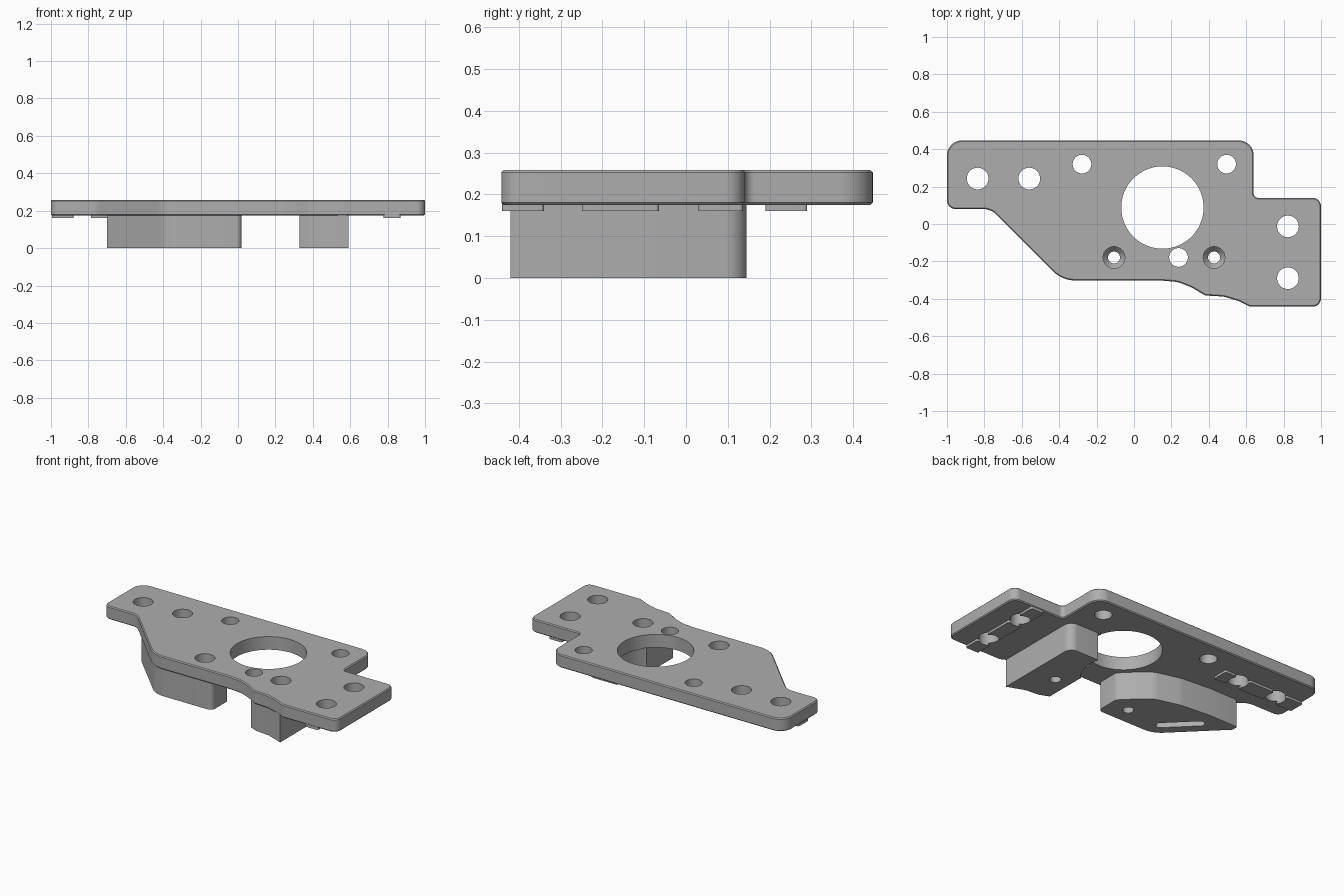
import bpy, bmesh, math
from mathutils import Vector

cube = bpy.data.objects.get("Cube")
if cube:
    bpy.data.objects.remove(cube, do_unlink=True)

grey = bpy.data.materials.new("machined_grey")
grey.use_nodes = True
grey.diffuse_color = (0.42, 0.42, 0.42, 1)
grey.node_tree.nodes["Principled BSDF"].inputs["Base Color"].default_value = (0.42, 0.42, 0.42, 1)

PLATE_LOW, PLATE_TOP = 0.175, 0.258


def rounded(points, steps=8):
    """Turn (x, y, radius) corners into a filleted outline."""
    out = []
    for i, (x, y, r) in enumerate(points):
        p = Vector((x, y))
        if r == 0:
            out.append(p)
            continue
        d1 = (Vector(points[i - 1][:2]) - p).normalized()
        d2 = (Vector(points[(i + 1) % len(points)][:2]) - p).normalized()
        half = d1.angle(d2) / 2
        c = p + (d1 + d2).normalized() * r / math.sin(half)
        a, b = (p + d * r / math.tan(half) - c for d in (d1, d2))
        out += [c + a.lerp(b, k / steps).normalized() * r for k in range(steps + 1)]
    return out


def add_prism(bm, outline, z0, z1):
    face = bm.faces.new([bm.verts.new((p[0], p[1], z0)) for p in outline])
    up = bmesh.ops.extrude_face_region(bm, geom=[face])["geom"]
    bmesh.ops.translate(bm, vec=(0, 0, z1 - z0),
                        verts=[v for v in up if isinstance(v, bmesh.types.BMVert)])


def add_turned(bm, x, y, profile, n=48):
    """Closed round cutter from (radius, z) rings."""
    rings = [[bm.verts.new((x + r * math.cos(math.tau * k / n),
                            y + r * math.sin(math.tau * k / n), z)) for k in range(n)]
             for r, z in profile]
    for lo, hi in zip(rings, rings[1:]):
        for k in range(n):
            bm.faces.new((lo[k], lo[(k + 1) % n], hi[(k + 1) % n], hi[k]))
    bm.faces.new(rings[0])
    bm.faces.new(rings[-1])


def finish(bm, name):
    bmesh.ops.recalc_face_normals(bm, faces=bm.faces)
    mesh = bpy.data.meshes.new(name)
    bm.to_mesh(mesh)
    bm.free()
    obj = bpy.data.objects.new(name, mesh)
    bpy.context.collection.objects.link(obj)
    mesh.materials.append(grey)
    return obj


# Cutter for all holes
bm = bmesh.new()
add_turned(bm, 0.152, 0.088, [(0.24, -0.1), (0.24, 0.172), (0.22, 0.172), (0.22, 0.4)], 96)
for x, y, r in [(-0.836, 0.243, 0.058), (-0.56, 0.243, 0.058), (-0.278, 0.32, 0.05),
                (0.495, 0.32, 0.05), (0.238, -0.179, 0.05),
                (0.823, -0.013, 0.058), (0.823, -0.29, 0.058)]:
    add_turned(bm, x, y, [(r, -0.1), (r, 0.4)])
for x in (-0.107, 0.428):  # stepped screw holes through the blocks
    add_turned(bm, x, -0.179, [(0.032, -0.1), (0.032, 0.06), (0.058, 0.09), (0.058, 0.4)])
# Slot under the left block, parallel to its slanted side
along, across = Vector((-0.707, 0.707)) * 0.14, Vector((0.707, 0.707)) * 0.026
mid = Vector((-0.435, -0.115))
slot = [mid + along * a + across * b for a, b in ((-1, -1), (1, -1), (1, 1), (-1, 1))]
add_prism(bm, rounded([(p.x, p.y, 0.025) for p in slot]), -0.1, 0.1)
cutter = finish(bm, "hole_cutter")
cutter.hide_render = True


def make_part(name, outlines, z0, z1, bevel=0):
    bm = bmesh.new()
    for outline in outlines:
        add_prism(bm, rounded(outline), z0, z1)
    obj = finish(bm, name)
    if bevel:
        mod = obj.modifiers.new("edge", "BEVEL")
        mod.width, mod.segments, mod.limit_method = bevel, 1, "ANGLE"
        mod.angle_limit = math.radians(60)
    cut = obj.modifiers.new("holes", "BOOLEAN")
    cut.operation, cut.solver, cut.object = "DIFFERENCE", "EXACT", cutter
    bpy.ops.object.select_all(action="DESELECT")
    bpy.context.view_layer.objects.active = obj
    obj.select_set(True)
    for mod in list(obj.modifiers):
        bpy.ops.object.modifier_apply(modifier=mod.name)
    bpy.ops.object.shade_smooth_by_angle(angle=math.radians(28))
    return obj


# Main plate
make_part("mounting_plate", [[
    (-1, 0.447, 0.08), (0.64, 0.447, 0.08), (0.64, 0.14, 0.025), (1, 0.14, 0.045),
    (1, -0.442, 0.045), (0.62, -0.442, 0.03), (0.56, -0.412, 0.1), (0.48, -0.388, 0.1),
    (0.38, -0.382, 0.03), (0.31, -0.34, 0.1), (0.235, -0.31, 0.15), (0.14, -0.302, 0),
    (-0.385, -0.302, 0.17), (-0.765, 0.08, 0.1), (-1, 0.08, 0.045)]],
    PLATE_LOW, PLATE_TOP, 0.006)

# Blocks below the plate
make_part("left_block", [[
    (0.02, -0.29, 0.03), (-0.38, -0.29, 0.15), (-0.70, 0.03, 0), (-0.70, 0.07, 0.01),
    (-0.5, 0.072, 0), (-0.3, 0.055, 0.2), (-0.14, 0.012, 0.1), (-0.06, -0.055, 0.1),
    (0.02, -0.135, 0.03)]], 0, 0.18)
make_part("right_block", [[
    (0.33, -0.345, 0.01), (0.39, -0.37, 0.03), (0.48, -0.378, 0.1), (0.59, -0.42, 0),
    (0.59, 0.145, 0.05), (0.33, 0.145, 0)]], 0, 0.18)


# Locating keys, interrupted around the end holes
def box(x0, x1, y0, y1):
    return [(x0, y0, 0.008), (x1, y0, 0.008), (x1, y1, 0.008), (x0, y1, 0.008)]


make_part("side_keys", [box(0.778, 0.868, a, b) for a, b in
                        ((-0.44, -0.34), (-0.25, -0.065), (0.03, 0.136))], 0.16, 0.18)
make_part("end_keys", [box(a, b, 0.19, 0.29) for a, b in
                       ((-0.995, -0.88), (-0.785, -0.61), (-0.51, -0.43))], 0.16, 0.18)

bpy.data.objects.remove(cutter, do_unlink=True)
